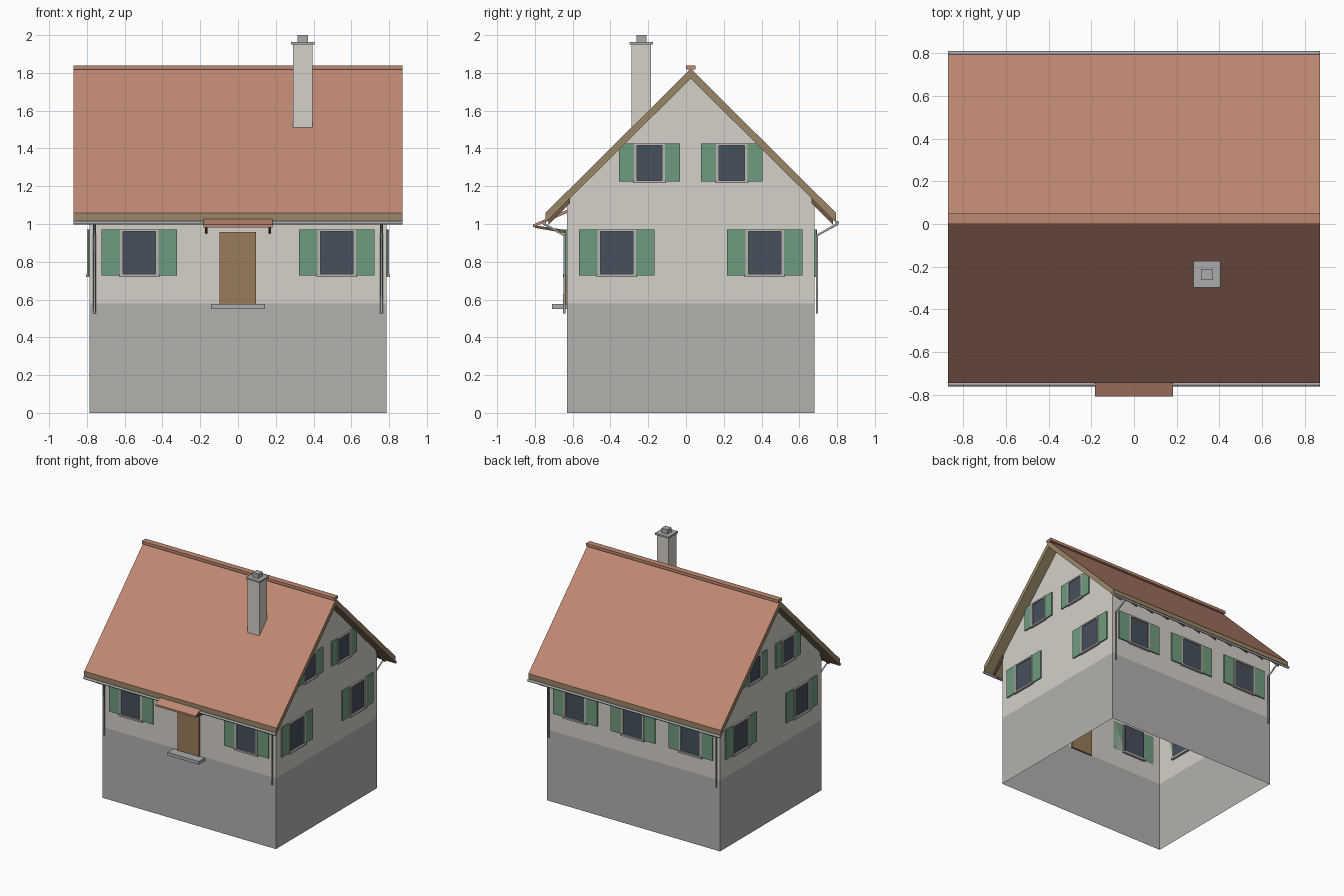
import bpy, bmesh
from mathutils import Vector

if "Cube" in bpy.data.objects:
    bpy.data.objects.remove(bpy.data.objects["Cube"])


def material(name, *rgb):
    m = bpy.data.materials.new(name)
    m.diffuse_color = (*rgb, 1)
    m.use_nodes = True
    m.node_tree.nodes["Principled BSDF"].inputs["Base Color"].default_value = m.diffuse_color
    return m


TILE = material("tile", 0.52, 0.25, 0.17)
WOOD = material("wood", 0.33, 0.24, 0.14)
DARK = material("dark_wood", 0.16, 0.10, 0.06)
DOOR = material("door_wood", 0.32, 0.20, 0.10)
WALL = material("plaster", 0.66, 0.63, 0.58)
PLINTH = material("plinth", 0.45, 0.44, 0.42)
GREEN = material("shutter_green", 0.16, 0.33, 0.21)
GLASS = material("glass", 0.06, 0.08, 0.11)
METAL = material("metal", 0.40, 0.41, 0.42)
FRAME = material("frame", 0.48, 0.46, 0.44)

X, YF, YB, YC = 0.785, -0.63, 0.68, 0.025    # wall planes and ridge line
APEX, EAVE, HALF, T = 1.822, 1.058, 0.77, 0.052  # roof heights, half span, thickness
SLOPE = (APEX - EAVE) / HALF


def finish(name, bm, *mats):
    bmesh.ops.recalc_face_normals(bm, faces=bm.faces)
    me = bpy.data.meshes.new(name)
    bm.to_mesh(me)
    bm.free()
    for m in mats:
        me.materials.append(m)
    ob = bpy.data.objects.new(name, me)
    bpy.context.collection.objects.link(ob)
    return ob


def prism(name, profile, x0, x1, *mats):
    """Extrude a y-z profile along x."""
    bm = bmesh.new()
    f = bm.faces.new([bm.verts.new((x0, y, z)) for y, z in profile])
    ext = bmesh.ops.extrude_face_region(bm, geom=[f], use_keep_orig=True)
    vs = [g for g in ext["geom"] if isinstance(g, bmesh.types.BMVert)]
    bmesh.ops.translate(bm, verts=vs, vec=(x1 - x0, 0, 0))
    return finish(name, bm, *mats)


def box(name, x0, x1, y0, y1, z0, z1, mat):
    return prism(name, [(y0, z0), (y1, z0), (y1, z1), (y0, z1)], x0, x1, mat)


def wall_box(name, side, u0, u1, d0, d1, z0, z1, mat):
    """Box on a wall: u runs along the wall, d points outwards."""
    if side in ("front", "back"):
        a, s = (YF, -1) if side == "front" else (YB, 1)
        return box(name, u0, u1, *sorted((a + s * d0, a + s * d1)), z0, z1, mat)
    s = 1 if side == "right" else -1
    return box(name, *sorted((s * (X + d0), s * (X + d1))), u0, u1, z0, z1, mat)


def window(side, u, z0, z1, w, shutter):
    n = side + "_window_"
    wall_box(n + "glass", side, u - w + .01, u + w - .01, -.015, .006, z0, z1 - .005, GLASS)
    for s in (-1, 1):
        a, b = sorted((u + s * w, u + s * (w - .016)))
        wall_box(n + "jamb", side, a, b, -.005, .014, z0, z1, FRAME)
        a, b = sorted((u + s * w, u + s * (w + shutter)))
        wall_box(n + "shutter", side, a, b, 0, .010, z0, z1, GREEN)
    wall_box(n + "head", side, u - w + .016, u + w - .016, -.005, .014, z1 - .012, z1, FRAME)
    wall_box(n + "sill", side, u - w - .005, u + w + .005, -.02, .02, z0 - .008, z0 + .006, FRAME)


def pipe(name, points, r):
    cu = bpy.data.curves.new(name, "CURVE")
    cu.dimensions = "3D"
    cu.bevel_depth, cu.bevel_resolution, cu.use_fill_caps = r, 1, True
    sp = cu.splines.new("POLY")
    sp.points.add(len(points) - 1)
    for p, co in zip(sp.points, points):
        p.co = (*co, 1)
    cu.materials.append(METAL)
    bpy.context.collection.objects.link(bpy.data.objects.new(name, cu))


# Walls: open-bottomed shells
def under(y):
    return APEX - T - SLOPE * abs(y - YC)


def drop_faces(ob, test):
    bm = bmesh.new()
    bm.from_mesh(ob.data)
    bmesh.ops.delete(bm, geom=[f for f in bm.faces if test(f)], context="FACES")
    bm.to_mesh(ob.data)
    bm.free()


plinth = box("plinth", -X, X, YF, YB, 0, 0.58, PLINTH)
drop_faces(plinth, lambda f: abs(f.normal.z) > 0.9)
walls = prism("walls", [(YF, .58), (YB, .58), (YB, under(YB)), (YC, under(YC)),
                        (YF, under(YF))], -X, X, WALL)
drop_faces(walls, lambda f: abs(f.normal.z) > 0.3)

# Roof slab with tiled upper faces
roof = prism("roof", [(YC - HALF, EAVE - T), (YC - HALF, EAVE), (YC, APEX), (YC + HALF, EAVE),
                      (YC + HALF, EAVE - T), (YC, APEX - T)], -.872, .872, WOOD, TILE)
for p in roof.data.polygons:
    if p.normal.z > 0.3:
        p.material_index = 1
box("ridge_cap", -.872, .872, YC - .025, YC + .025, APEX - .005, 1.84, TILE)

# Rafter tails, gutters and downpipes on both eaves
for s, wall in ((-1, YF), (1, YB)):
    y0, y1 = YC + s * 0.752, YC + s * 0.64
    for i in range(11):
        x = -X + i * 2 * X / 10
        prism("rafter_tail", [(y0, under(y0)), (y1, under(y1)), (y1, under(y1) - .027),
                              (y0, under(y0) - .027)], x - .008, x + .008, DARK)
    g = YC + s * 0.776
    pipe("gutter", [(-.872, g, 1.007), (.872, g, 1.007)], .010)
    for x in (-.76, .76):
        v = wall + s * .014
        pipe("downpipe", [(x, g, 1.0), (x, v, .94), (x, v, .525)], .007)

# Windows and shutters
for u in (-.523, .523):
    window("front", u, .728, .971, .102, .098)
for u in (-.523, 0, .523):
    window("back", u, .728, .971, .102, .098)
for side in ("left", "right"):
    for u in (-.366, .418):
        window(side, u, .728, .971, .102, .098)
    for u in (-.193, .242):
        window(side, u, 1.225, 1.427, .083, .079)

# Door, step and hood with brackets
wall_box("door", "front", -.098, .096, -.012, .010, .575, .957, DOOR)
box("door_step", -.142, .142, -.71, YF, .55, .576, METAL)
prism("door_hood", [(-.81, .982), (-.81, .997), (YF, 1.075), (YF, 1.058)], -.182, .182, TILE)
for x in (-.168, .168):
    prism("hood_bracket", [(-.80, .98), (-.80, .993), (YF, .967), (YF, .95)],
          x - .006, x + .006, DARK)

# Chimney
box("chimney", .29, .395, -.288, -.186, 1.45, 1.952, WALL)
box("chimney_cap", .28, .405, -.298, -.174, 1.95, 1.964, METAL)
box("chimney_pot", .315, .37, -.262, -.21, 1.964, 2.0, METAL)
